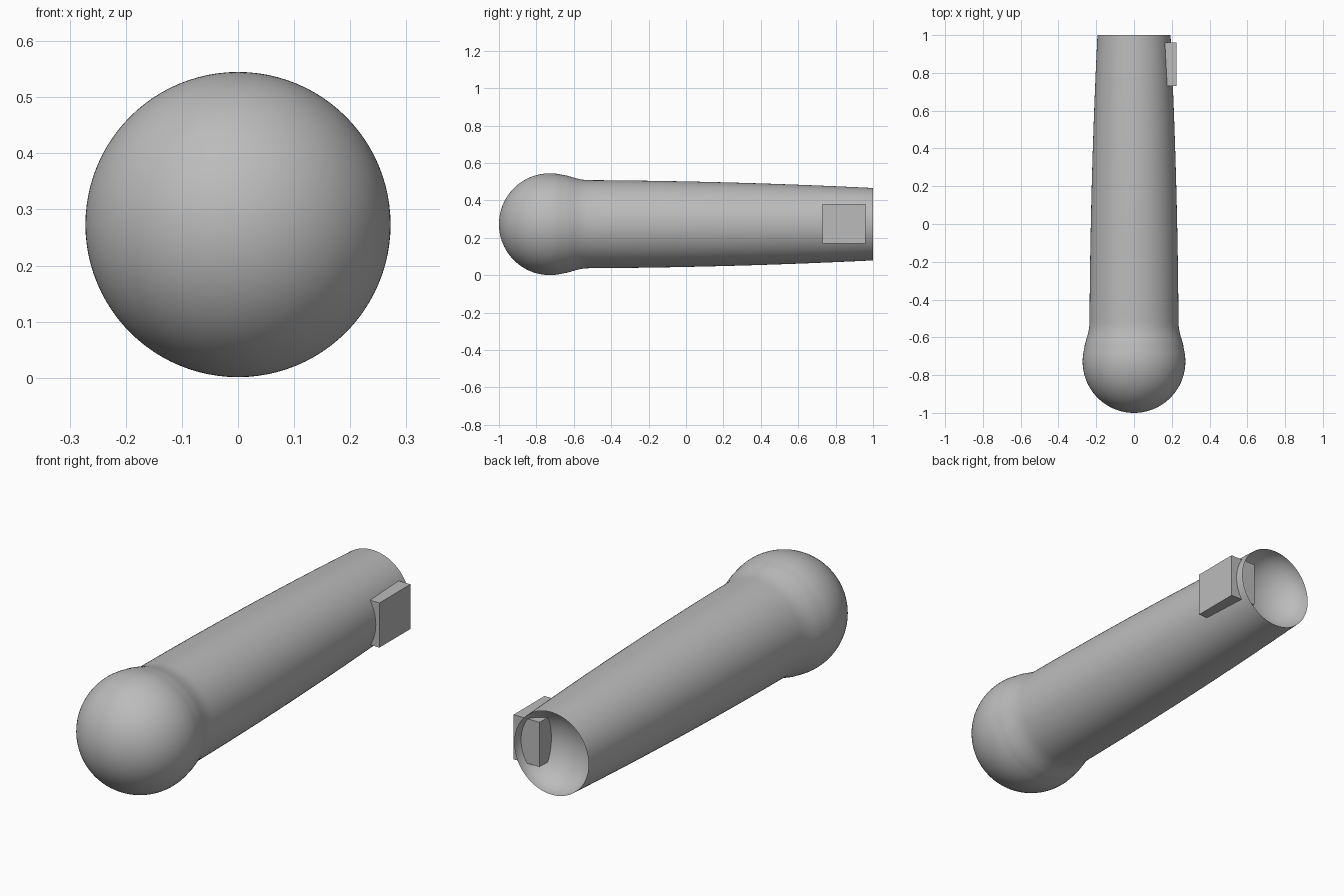
import bpy, bmesh, math
from mathutils import Matrix, Vector

cube = bpy.data.objects.get("Cube")
if cube:
    bpy.data.objects.remove(cube, do_unlink=True)

HEAD_R = 0.272
AXIS_Z = 0.273
HEAD_Y = -1 + HEAD_R

grey = bpy.data.materials.new("plain grey")
grey.use_nodes = True
grey.diffuse_color = (0.5, 0.5, 0.5, 1)
grey.node_tree.nodes["Principled BSDF"].inputs["Base Color"].default_value = (0.5, 0.5, 0.5, 1)


def make_object(name, bm):
    bmesh.ops.recalc_face_normals(bm, faces=bm.faces)
    mesh = bpy.data.meshes.new(name)
    bm.to_mesh(mesh)
    bm.free()
    mesh.materials.append(grey)
    obj = bpy.data.objects.new(name, mesh)
    bpy.context.collection.objects.link(obj)
    return obj


def lathe(name, profile, steps=96):
    """Turn (radius, y) points around the long axis."""
    bm = bmesh.new()
    verts = [bm.verts.new((r, y, AXIS_Z)) for r, y in profile]
    edges = [bm.edges.new(pair) for pair in zip(verts, verts[1:])]
    bmesh.ops.spin(bm, geom=verts + edges, cent=(0, 0, AXIS_Z), axis=(0, 1, 0),
                   angle=math.tau, steps=steps, use_duplicate=False)
    bmesh.ops.remove_doubles(bm, verts=bm.verts, dist=0.0002)
    return make_object(name, bm)


# Round head, drawn from the tip to just behind its widest part
profile = []
for i in range(41):
    a = math.radians(104) * i / 40
    profile.append((HEAD_R * math.sin(a), HEAD_Y - HEAD_R * math.cos(a)))

# Concave neck blending into the shaft
profile += [(0.2605, -0.64), (0.255, -0.62), (0.249, -0.60), (0.2435, -0.58),
            (0.239, -0.56), (0.2365, -0.54), (0.2355, -0.52)]

# Shaft with a gently growing taper
for i in range(1, 25):
    t = i / 24
    profile.append((0.2355 - 0.009 * t - 0.033 * t * t, -0.52 + 1.52 * t))

# Hollow dish in the back end
rim = profile[-1][0]
for i in range(1, 25):
    a = math.pi / 2 * i / 24
    profile.append((rim * math.cos(a), 1 - 0.145 * math.sin(a)))

handle = lathe("handle_with_round_head", profile)
bpy.ops.object.select_all(action='DESELECT')
handle.select_set(True)
bpy.context.view_layer.objects.active = handle
bpy.ops.object.shade_smooth_by_angle(angle=math.radians(40))

# Flat-sided block set into the side near the back end
low, high = Vector((0.09, 0.73, 0.17)), Vector((0.225, 0.96, 0.38))
bm = bmesh.new()
bmesh.ops.create_cube(bm, size=1, matrix=Matrix.Translation((low + high) / 2)
                      @ Matrix.Diagonal((*(high - low), 1)))
make_object("side_block", bm)
